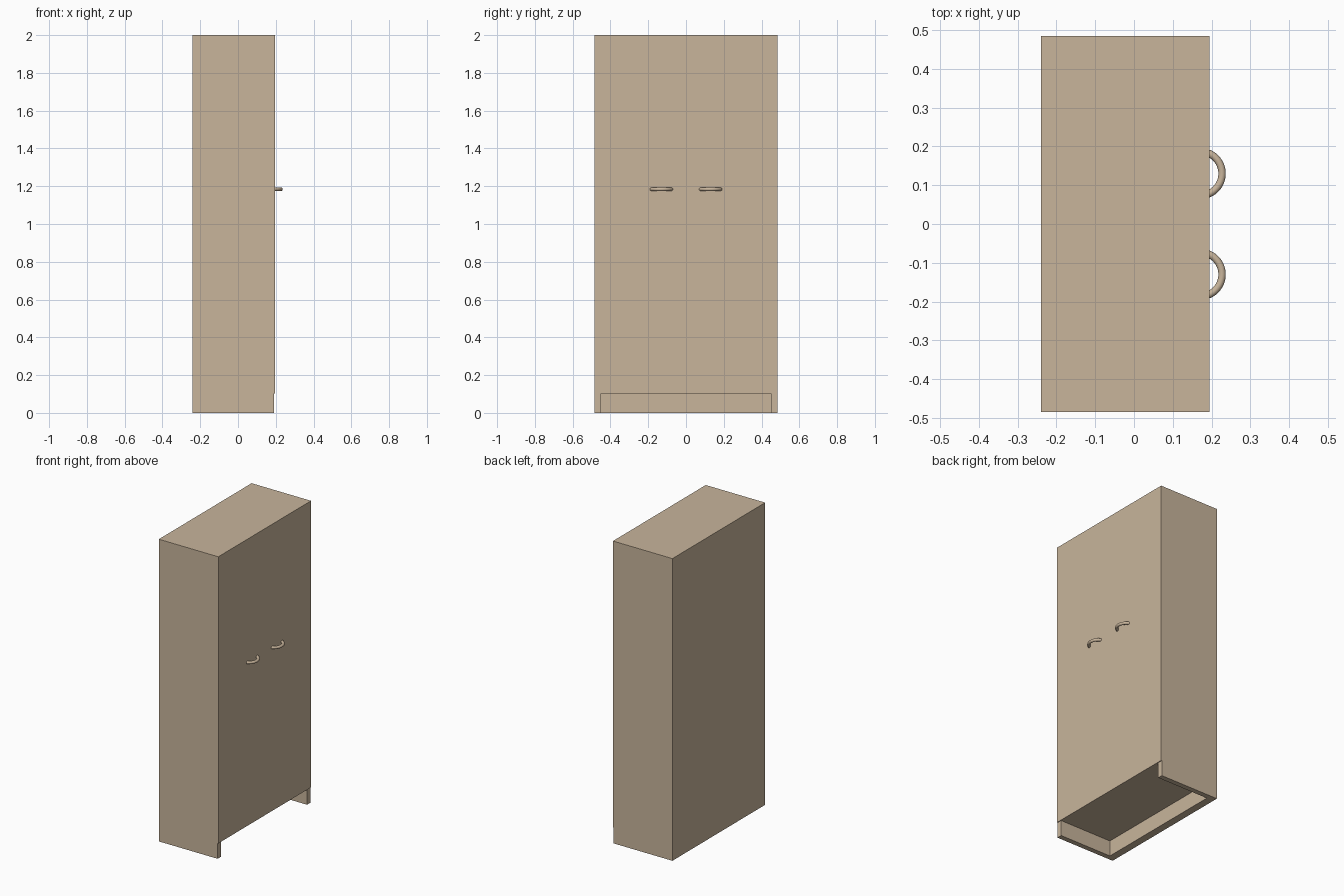
import bpy, bmesh, math
from mathutils import Matrix, Vector

if "Cube" in bpy.data.objects:
    bpy.data.objects.remove(bpy.data.objects["Cube"])

wood = bpy.data.materials.new("light wood")
wood.diffuse_color = (0.58, 0.46, 0.33, 1)
wood.use_nodes = True
wood.node_tree.nodes["Principled BSDF"].inputs["Base Color"].default_value = wood.diffuse_color

BACK, HALF_W, TOP = -0.24, 0.485, 2.0
SIDE_T, BACK_T, BOARD_T = 0.034, 0.05, 0.03
DOOR_IN, DOOR_OUT, FOOT_X, BASE_Z = 0.165, 0.195, 0.19, 0.103


def finish(name, bm):
    bmesh.ops.recalc_face_normals(bm, faces=bm.faces)
    me = bpy.data.meshes.new(name)
    bm.to_mesh(me)
    bm.free()
    me.materials.append(wood)
    ob = bpy.data.objects.new(name, me)
    bpy.context.collection.objects.link(ob)
    return ob


def box(name, lo, hi):
    lo, hi = Vector(lo), Vector(hi)
    bm = bmesh.new()
    bmesh.ops.create_cube(bm, size=1, matrix=Matrix.Translation((lo + hi) / 2)
                          @ Matrix.Diagonal((*(hi - lo), 1)))
    return finish(name, bm)


def side_panel(name, y0, y1):
    # side profile with a foot reaching forward under the door
    profile = [(BACK, 0), (FOOT_X, 0), (FOOT_X, BASE_Z),
               (DOOR_IN, BASE_Z), (DOOR_IN, TOP), (BACK, TOP)]
    bm = bmesh.new()
    face = bm.faces.new([bm.verts.new((x, y0, z)) for x, z in profile])
    ext = bmesh.ops.extrude_face_region(bm, geom=[face])["geom"]
    bmesh.ops.translate(bm, vec=(0, y1 - y0, 0),
                        verts=[g for g in ext if isinstance(g, bmesh.types.BMVert)])
    return finish(name, bm)


def handle(name, y):
    # arc of a round rod, ends buried in the door
    cx, cz, major, minor = 0.17, 1.184, 0.057, 0.0095
    a = math.radians(70)
    bm = bmesh.new()
    centre = Vector((cx, y, cz))
    radial = Vector((math.cos(a), -math.sin(a), 0))
    ring = [bm.verts.new(centre + radial * (major + minor * math.cos(t))
                         + Vector((0, 0, minor * math.sin(t))))
            for t in (i * math.tau / 16 for i in range(16))]
    cap = bm.faces.new(ring)
    bmesh.ops.spin(bm, geom=[cap], cent=centre, axis=(0, 0, 1),
                   angle=2 * a, steps=28, use_duplicate=False)
    ob = finish(name, bm)
    bpy.context.view_layer.objects.active = ob
    ob.select_set(True)
    bpy.ops.object.shade_smooth_by_angle(angle=math.radians(40))
    ob.select_set(False)


inner = HALF_W - SIDE_T

# carcass
side_panel("left_side_panel", -HALF_W, -inner)
side_panel("right_side_panel", inner, HALF_W)
box("back_panel", (BACK, -inner, 0), (BACK + BACK_T, inner, TOP))
box("top_board", (BACK + BACK_T, -inner, TOP - BOARD_T), (DOOR_IN, inner, TOP))
box("bottom_board", (BACK + BACK_T, -inner, BASE_Z), (DOOR_IN, inner, BASE_Z + BOARD_T))

# doors and handles
for side, s in (("left", -1), ("right", 1)):
    y0, y1 = sorted((0, s * HALF_W))
    box(side + "_door", (DOOR_IN, y0, BASE_Z), (DOOR_OUT, y1, TOP))
    handle(side + "_handle", s * 0.13)
